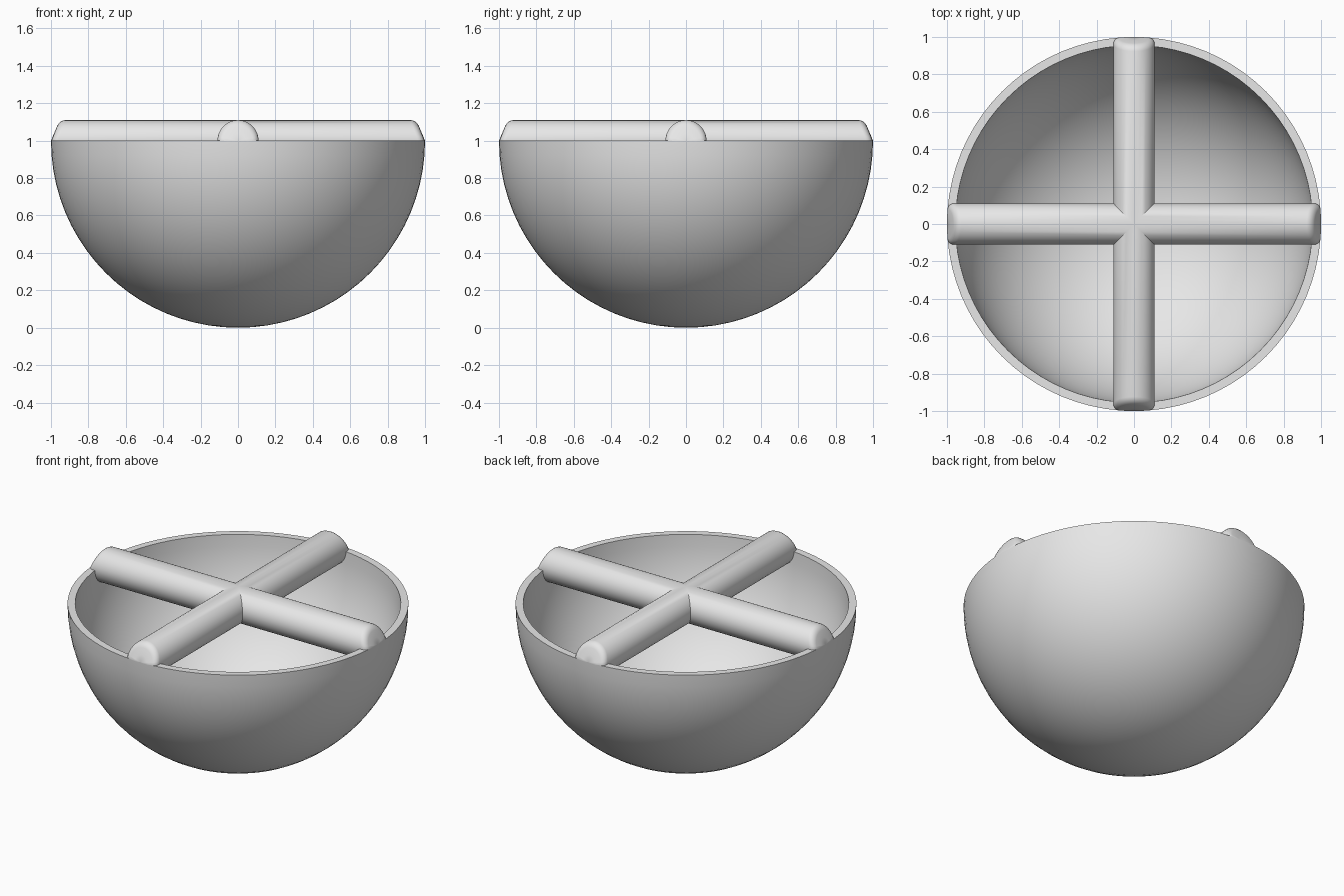
import bpy, bmesh, math
from mathutils import Matrix

if "Cube" in bpy.data.objects:
    bpy.data.objects.remove(bpy.data.objects["Cube"], do_unlink=True)

RIM_Z = 1.0
OUTER, INNER = 1.0, 0.955
BAR = 0.11      # bar radius
ROUND = 0.03    # rounding of the bar ends

grey = bpy.data.materials.new("light_grey")
grey.use_nodes = True
grey.diffuse_color = (0.8, 0.8, 0.8, 1)
grey.node_tree.nodes["Principled BSDF"].inputs["Base Color"].default_value = (0.8, 0.8, 0.8, 1)


def finish(name, bm):
    bmesh.ops.remove_doubles(bm, verts=bm.verts, dist=1e-5)
    bmesh.ops.recalc_face_normals(bm, faces=bm.faces)
    mesh = bpy.data.meshes.new(name)
    bm.to_mesh(mesh)
    bm.free()
    mesh.materials.append(grey)
    obj = bpy.data.objects.new(name, mesh)
    bpy.context.collection.objects.link(obj)
    obj.location.z = RIM_Z
    bpy.ops.object.select_all(action="DESELECT")
    obj.select_set(True)
    bpy.context.view_layer.objects.active = obj
    bpy.ops.object.shade_smooth_by_angle(angle=math.radians(35))
    return obj


# Hollow half-sphere bowl: spin an outer arc, flat rim and inner arc
bm = bmesh.new()
steps = 20
arc = [math.pi / 2 * i / steps for i in range(steps + 1)]
profile = [(OUTER * math.sin(a), -OUTER * math.cos(a)) for a in arc]
profile += [(INNER * math.sin(a), -INNER * math.cos(a)) for a in reversed(arc)]
verts = [bm.verts.new((r, 0, z)) for r, z in profile]
edges = [bm.edges.new(pair) for pair in zip(verts, verts[1:])]
bmesh.ops.spin(bm, geom=verts + edges, cent=(0, 0, 0), axis=(0, 0, 1),
               angle=math.tau, steps=80, use_merge=True)
finish("bowl", bm)


# Crossed bars: four arms mitred at the centre, ends sloping in towards the top
def end_x(y, z):
    slope = 0.42 if z > 0 else 0.15
    return math.sqrt(OUTER ** 2 - y * y) - slope * abs(z)


def ring(bm, radius, x_of, sides=32):
    points = [(radius * math.cos(math.tau * i / sides),
               radius * math.sin(math.tau * i / sides)) for i in range(sides)]
    return [bm.verts.new((x_of(y, z), y, z)) for y, z in points]


def add_arm(bm):
    rings = [ring(bm, BAR, lambda y, z: abs(y))]
    for i in range(5):
        a = math.pi / 2 * i / 4
        inset = ROUND * (1 - math.sin(a))
        rings.append(ring(bm, BAR - ROUND * (1 - math.cos(a)),
                          lambda y, z, d=inset: end_x(y, z) - d))
    rings.append(ring(bm, 0.04, end_x))
    for a, b in zip(rings, rings[1:]):
        for i in range(len(a)):
            j = (i + 1) % len(a)
            bm.faces.new((a[i], a[j], b[j], b[i]))
    tip = bm.verts.new((end_x(0, 0), 0, 0))
    last = rings[-1]
    for i in range(len(last)):
        bm.faces.new((last[i], last[(i + 1) % len(last)], tip))


bm = bmesh.new()
for quarter in range(4):
    before = set(bm.verts)
    add_arm(bm)
    bmesh.ops.rotate(bm, verts=[v for v in bm.verts if v not in before],
                     cent=(0, 0, 0), matrix=Matrix.Rotation(quarter * math.pi / 2, 3, "Z"))
finish("crossed_bars", bm)
